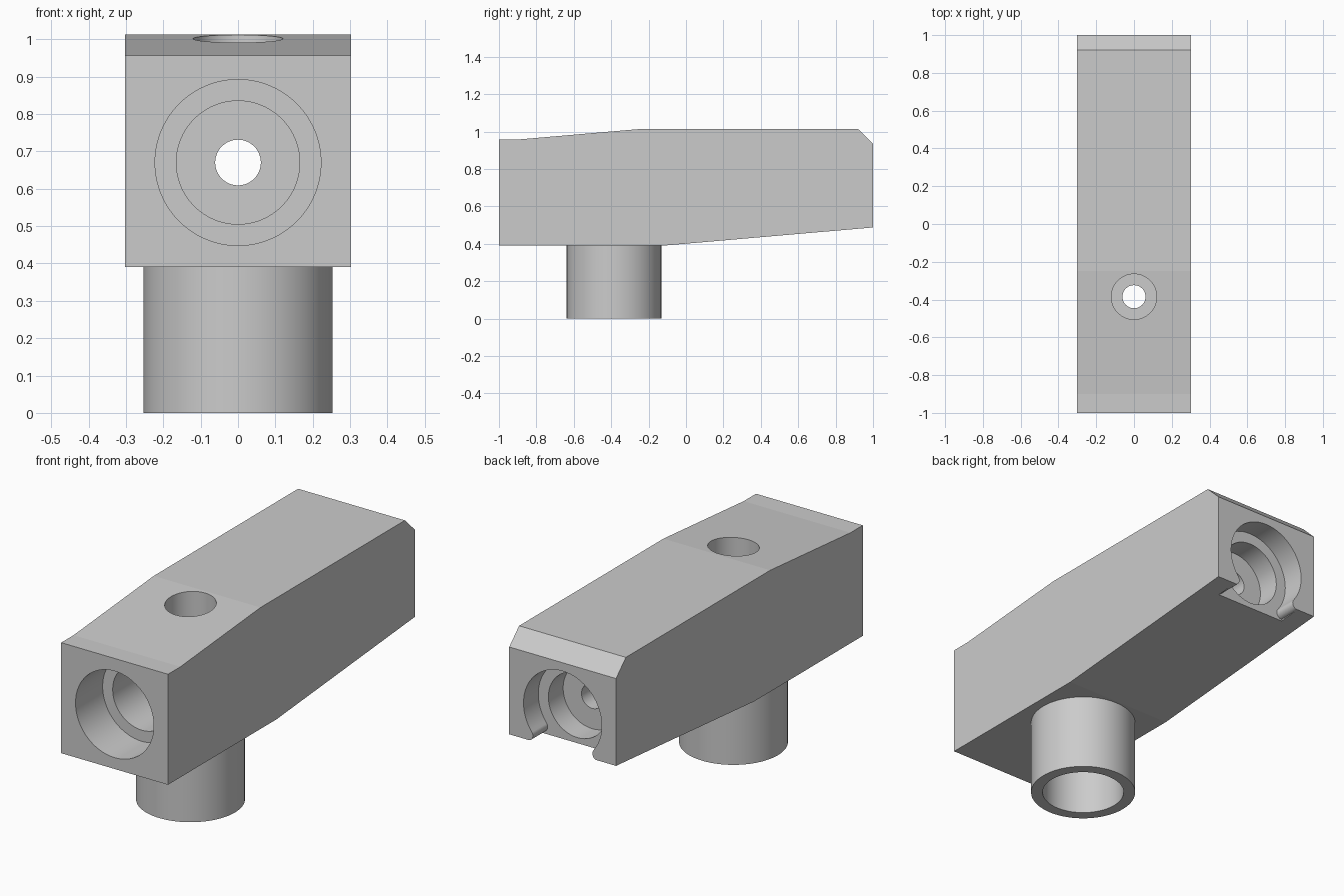
import bpy, bmesh
from math import sin, cos, pi, radians, atan2, sqrt
from mathutils import Matrix

old = bpy.data.objects.get("Cube")
if old:
    bpy.data.objects.remove(old, do_unlink=True)

grey = bpy.data.materials.new("plain grey")
grey.use_nodes = True
colour = (0.6, 0.6, 0.6, 1)
grey.diffuse_color = colour
grey.node_tree.nodes["Principled BSDF"].inputs["Base Color"].default_value = colour

HALF_WIDTH = 0.303
BORE_Z = 0.67
POST_Y = -0.385
SIDES = 96


def prism(name, points, offset):
    """Extrude a closed outline of 3D points by a vector."""
    bm = bmesh.new()
    face = bm.faces.new([bm.verts.new(p) for p in points])
    new = bmesh.ops.extrude_face_region(bm, geom=[face])["geom"]
    verts = [v for v in new if isinstance(v, bmesh.types.BMVert)]
    bmesh.ops.translate(bm, verts=verts, vec=offset)
    bmesh.ops.recalc_face_normals(bm, faces=bm.faces)
    mesh = bpy.data.meshes.new(name)
    bm.to_mesh(mesh)
    bm.free()
    mesh.materials.append(grey)
    obj = bpy.data.objects.new(name, mesh)
    bpy.context.collection.objects.link(obj)
    return obj


def circle(radius):
    return [(radius * cos(2 * pi * i / SIDES), radius * sin(2 * pi * i / SIDES))
            for i in range(SIDES)]


def along_y(name, outline, y0, y1):
    return prism(name, [(x, y0, BORE_Z + z) for x, z in outline], (0, y1 - y0, 0))


def along_z(name, radius, z0, z1):
    return prism(name, [(x, POST_Y + y, z0) for x, y in circle(radius)], (0, 0, z1 - z0))


def cut(target, cutter):
    cutter.hide_render = True
    mod = target.modifiers.new("cut", "BOOLEAN")
    mod.operation = "DIFFERENCE"
    mod.solver = "EXACT"
    mod.object = cutter
    bpy.context.view_layer.objects.active = target
    bpy.ops.object.modifier_apply(modifier=mod.name)
    bpy.data.objects.remove(cutter, do_unlink=True)


def open_bore(radius, lip, drop):
    """Circle broken open at the bottom, with rounded lips."""
    cz = lip - drop
    cx = sqrt((radius + lip) ** 2 - cz ** 2)
    start = atan2(cz, cx)
    sweep = pi - 2 * start
    arc = [(radius * cos(start + sweep * i / 72), radius * sin(start + sweep * i / 72))
           for i in range(73)]
    first, last = start + pi, 1.5 * pi
    right = []
    for i in range(1, 17):
        a = first + (last - first) * i / 16
        right.append((cx + lip * cos(a), cz + lip * sin(a)))
    right.append((cx, -drop - 0.1))
    left = [(-x, z) for x, z in right]
    return arc + left + right[::-1]


# Long body, from its side outline
side = [(-1, 0.39), (-0.12, 0.39), (1, 0.487), (1, 0.935),
        (0.92, 1.013), (-0.25, 1.013), (-0.9, 0.957), (-1, 0.957)]
body = prism("body", [(-HALF_WIDTH, y, z) for y, z in side], (2 * HALF_WIDTH, 0, 0))

# Stepped bore from front to back
cut(body, along_y("front_bore", circle(0.222), -1.1, -0.78))
cut(body, along_y("front_step", circle(0.165), -1.1, -0.56))
cut(body, along_y("back_bore", open_bore(0.222, 0.03, 0.185), 0.88, 1.1))
cut(body, along_y("back_step", circle(0.165), 0.76, 1.1))
cut(body, along_y("through_hole", circle(0.061), -1.1, 1.1))

# Stepped hole down through the top
cut(body, along_z("top_bore", 0.12, 0.77, 1.2))
cut(body, along_z("post_hole", 0.061, 0.2, 1.2))

# Hollow post below
post = along_z("post", 0.253, 0, 0.395)
cut(post, along_z("post_bore", 0.197, -0.1, 0.6))

# Smooth round walls, crisp creases
for obj in (body, post):
    bpy.ops.object.select_all(action="DESELECT")
    obj.select_set(True)
    bpy.context.view_layer.objects.active = obj
    bpy.ops.object.shade_smooth_by_angle(angle=radians(4.4))
